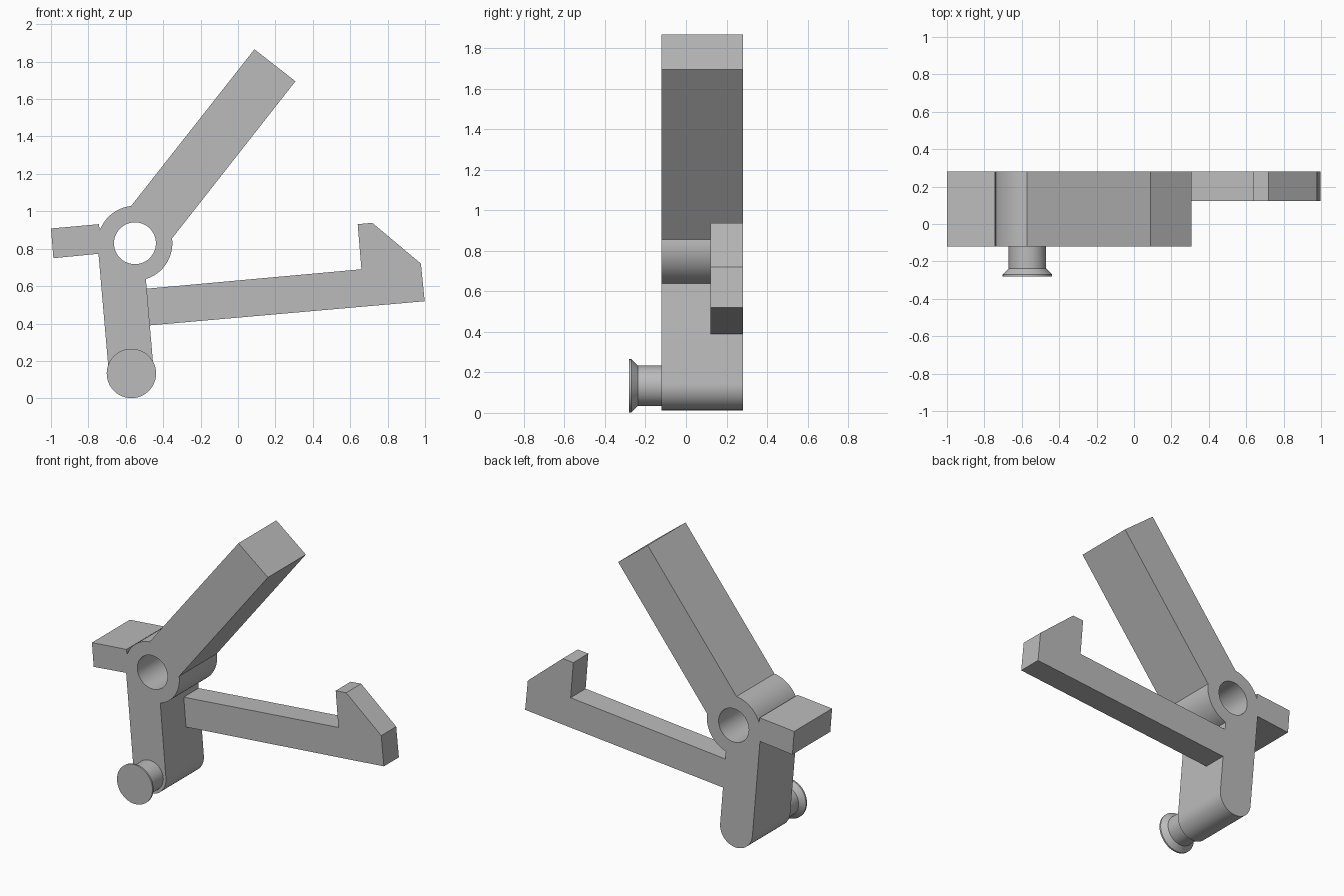
import bpy, bmesh, math
from mathutils import Vector

cube = bpy.data.objects.get("Cube")
if cube:
    bpy.data.objects.remove(cube, do_unlink=True)

grey = bpy.data.materials.new("light grey")
grey.use_nodes = True
colour = (0.5, 0.5, 0.5, 1)
grey.diffuse_color = colour
grey.node_tree.nodes["Principled BSDF"].inputs["Base Color"].default_value = colour

FRONT, BACK = -0.121, 0.281
HUB = (-0.551, 0.829)
FOOT = (-0.57, 0.133)


def arc(centre, radius, start, end, steps):
    """Points (x, z) along an arc, angles in degrees."""
    angles = [math.radians(start + (end - start) * i / steps) for i in range(steps + 1)]
    return [(centre[0] + radius * math.cos(a), centre[1] + radius * math.sin(a)) for a in angles]


def finish(name, bm):
    bmesh.ops.recalc_face_normals(bm, faces=bm.faces)
    mesh = bpy.data.meshes.new(name)
    bm.to_mesh(mesh)
    bm.free()
    mesh.materials.append(grey)
    obj = bpy.data.objects.new(name, mesh)
    bpy.context.collection.objects.link(obj)
    bpy.ops.object.select_all(action="DESELECT")
    obj.select_set(True)
    bpy.context.view_layer.objects.active = obj
    bpy.ops.object.shade_smooth_by_angle(angle=math.radians(30))
    return obj


def plate(name, loops, front, back):
    """Extrude closed outlines in x, z; later loops are holes."""
    bm = bmesh.new()
    edges = []
    for loop in loops:
        verts = [bm.verts.new((x, front, z)) for x, z in loop]
        edges += [bm.edges.new((v, verts[i - 1])) for i, v in enumerate(verts)]
    bmesh.ops.triangle_fill(bm, edges=edges, use_beauty=True, normal=(0, -1, 0))
    result = bmesh.ops.extrude_face_region(bm, geom=bm.faces[:], use_keep_orig=True)
    moved = [g for g in result["geom"] if isinstance(g, bmesh.types.BMVert)]
    bmesh.ops.translate(bm, verts=moved, vec=Vector((0, back - front, 0)))
    return finish(name, bm)


# Lever body: upper arm, pierced hub, side stub and round-ended leg
outline = [(0.088, 1.866), (0.307, 1.695)]
outline += arc(HUB, 0.2, 7.5, -73, 20)
outline += arc(FOOT, 0.12, 5, -175, 32)
outline += [(-0.746, 0.773), (-0.987, 0.749), (-1.0, 0.908), (-0.744, 0.931)]
outline += arc(HUB, 0.2, 160, 96, 16)
hole = arc(HUB, 0.112, 0, 360, 48)[:-1]
plate("lever_body", [outline, hole], FRONT, BACK)

# Thin hooked arm, flush with the back of the leg
hook = [(-0.489, 0.586), (0.66, 0.69), (0.64, 0.931), (0.718, 0.938),
        (0.978, 0.72), (0.998, 0.519), (-0.472, 0.39)]
plate("hook_arm", [hook], 0.122, BACK)

# Headed pin on the front of the foot
bm = bmesh.new()
profile = [(0.1, FRONT), (0.1, -0.238), (0.132, -0.27), (0.132, -0.281)]
rings = []
for radius, y in profile:
    rings.append([bm.verts.new((x, y, z)) for x, z in arc(FOOT, radius, 0, 360, 48)[:-1]])
for a, b in zip(rings, rings[1:]):
    for i in range(len(a)):
        bm.faces.new((a[i - 1], a[i], b[i], b[i - 1]))
bm.faces.new(rings[0])
bm.faces.new(rings[-1])
finish("headed_pin", bm)
